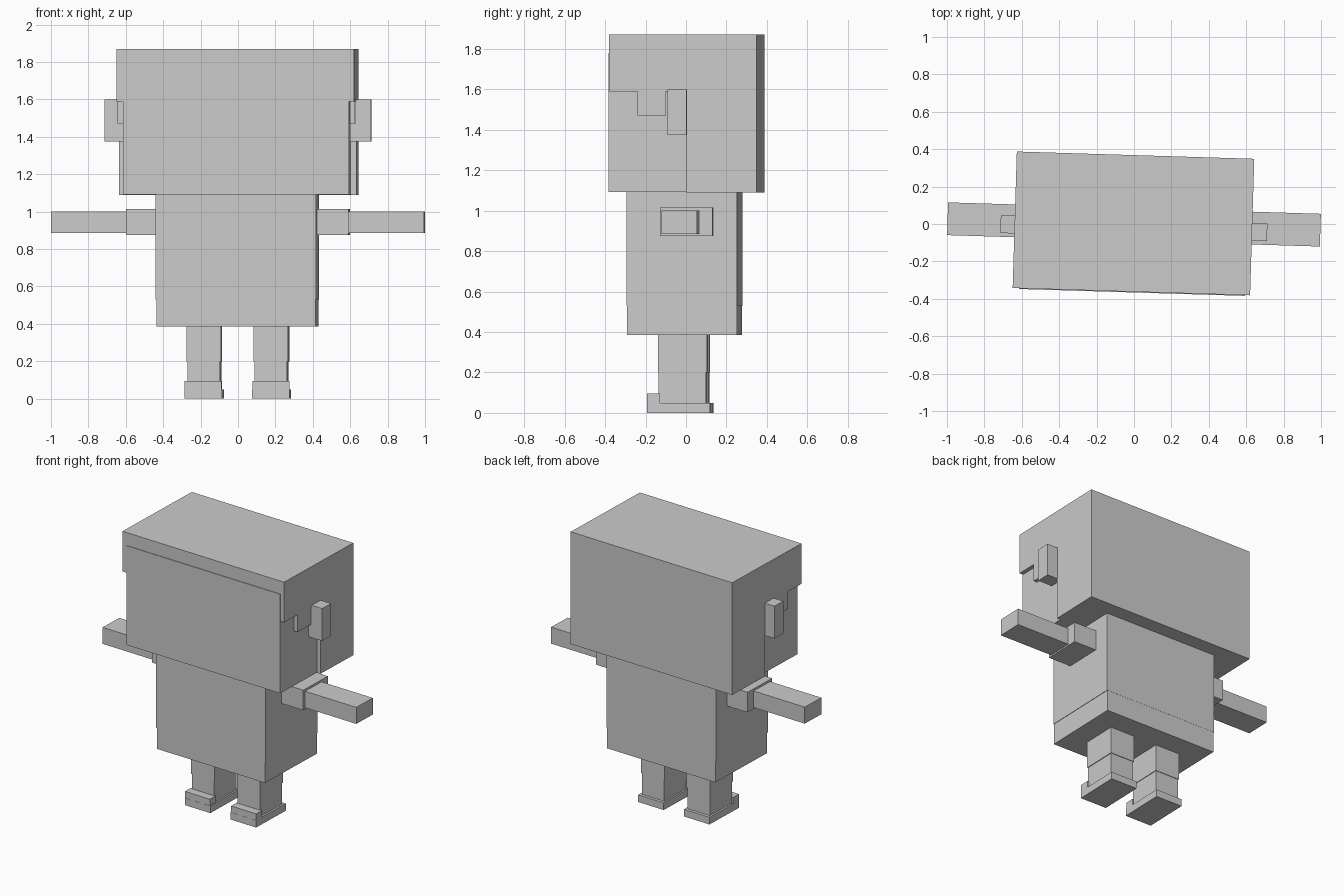
import bpy, bmesh, math
from mathutils import Matrix

if "Cube" in bpy.data.objects:
    bpy.data.objects.remove(bpy.data.objects["Cube"])

grey = bpy.data.materials.new("light_grey")
grey.diffuse_color = (0.6, 0.6, 0.6, 1)
grey.use_nodes = True
grey.node_tree.nodes["Principled BSDF"].inputs["Base Color"].default_value = grey.diffuse_color
TURN = Matrix.Rotation(math.radians(-1.75), 4, 'Z')  # whole figure is slightly turned


def prism(name, outline, x0, x1):
    """Extrude a (y, z) outline from x0 to x1."""
    bm = bmesh.new()
    face = bm.faces.new([bm.verts.new((x0, y, z)) for y, z in outline])
    ext = bmesh.ops.extrude_face_region(bm, geom=[face])
    moved = [v for v in ext["geom"] if isinstance(v, bmesh.types.BMVert)]
    bmesh.ops.translate(bm, verts=moved, vec=(x1 - x0, 0, 0))
    bmesh.ops.recalc_face_normals(bm, faces=bm.faces)
    bm.transform(TURN)
    mesh = bpy.data.meshes.new(name)
    bm.to_mesh(mesh)
    bm.free()
    mesh.materials.append(grey)
    obj = bpy.data.objects.new(name, mesh)
    bpy.context.collection.objects.link(obj)
    return obj


def box(name, x0, x1, y0, y1, z0, z1):
    return prism(name, [(y0, z0), (y1, z0), (y1, z1), (y0, z1)], x0, x1)


def pair(name, x0, x1, *rest):
    box("right_" + name, x0, x1, *rest)
    box("left_" + name, -x1, -x0, *rest)


# Head: hair block with stepped side locks, face box set into it
hair = [(-0.362, 1.87), (0.368, 1.87), (0.368, 1.09), (0.02, 1.09), (0.02, 1.59),
        (-0.08, 1.59), (-0.08, 1.47), (-0.22, 1.47), (-0.22, 1.59), (-0.362, 1.59)]
prism("hair", hair, -0.638, 0.632)
box("face", -0.605, 0.605, -0.366, 0.30, 1.091, 1.78)
pair("ear", 0.60, 0.713, -0.07, 0.025, 1.375, 1.60)

# Torso: shirt over slightly narrower trousers
box("shirt", -0.433, 0.425, -0.281, 0.266, 0.53, 1.095)
box("trousers", -0.428, 0.422, -0.280, 0.265, 0.385, 0.54)

# Arms: short sleeve and forearm
pair("sleeve", 0.40, 0.595, -0.11, 0.15, 0.875, 1.015)
pair("forearm", 0.55, 0.997, -0.09, 0.085, 0.885, 1.0)

# Legs and shoes
pair("trouser_leg", 0.088, 0.272, -0.131, 0.111, 0.20, 0.40)
pair("shin", 0.092, 0.267, -0.127, 0.107, 0.04, 0.21)
pair("shoe_sole", 0.08, 0.28, -0.185, 0.128, 0.0, 0.05)
pair("shoe_toe", 0.083, 0.28, -0.184, -0.12, 0.045, 0.095)
